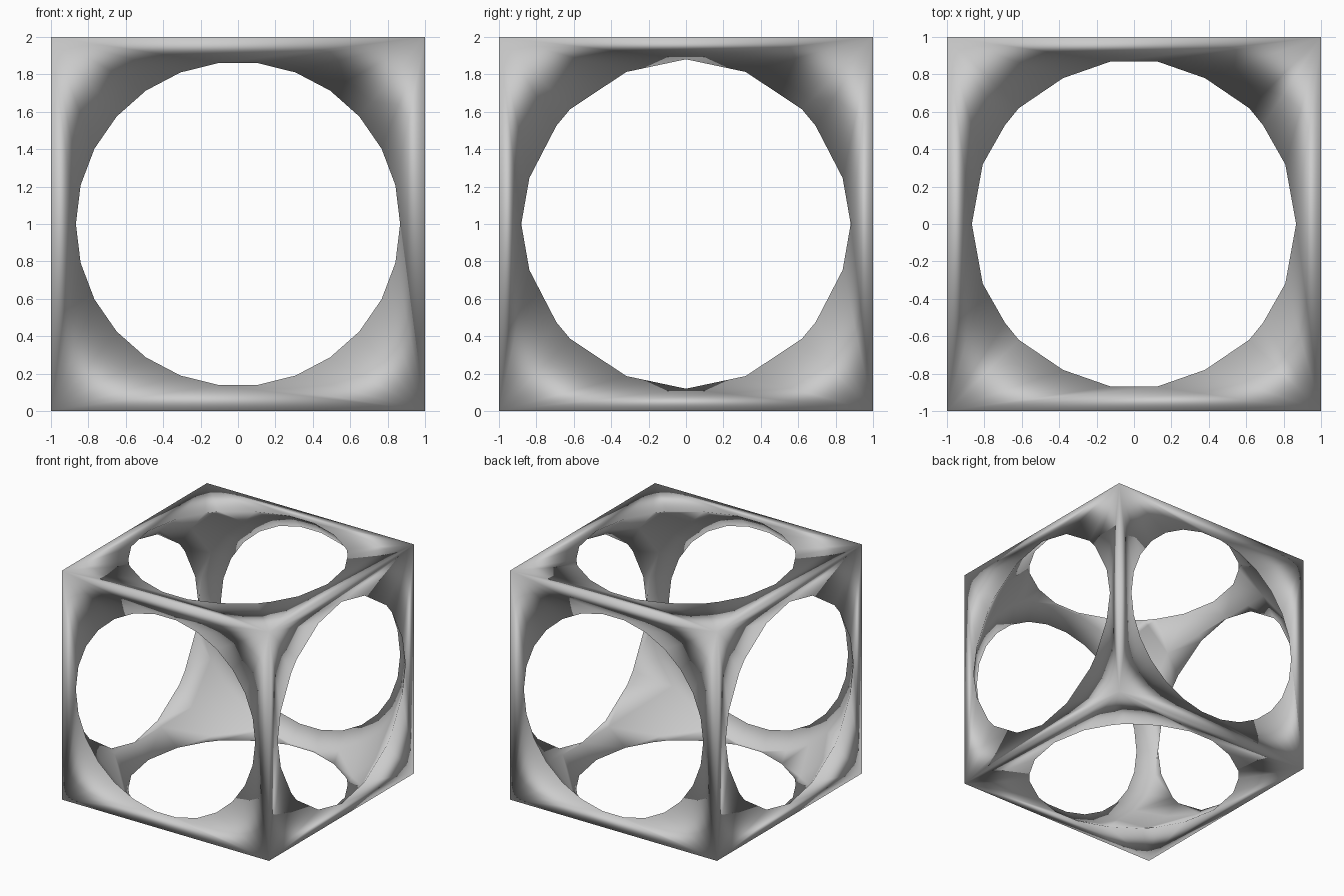
import bpy, bmesh, math
from mathutils import Vector

if "Cube" in bpy.data.objects:
    bpy.data.objects.remove(bpy.data.objects["Cube"], do_unlink=True)

SIDES = 26          # facets around the round hollow
RADIUS = 1.333      # radius of the round hollow
STEP = math.tau / SIDES

grey = bpy.data.materials.new("plain_grey")
grey.use_nodes = True
colour = (0.6, 0.6, 0.6, 1)
grey.diffuse_color = colour
grey.node_tree.nodes["Principled BSDF"].inputs["Base Color"].default_value = colour


def make_object(name, bm):
    for face in bm.faces:
        face.smooth = True
    mesh = bpy.data.meshes.new(name)
    bm.to_mesh(mesh)
    bm.free()
    mesh.materials.append(grey)
    obj = bpy.data.objects.new(name, mesh)
    bpy.context.collection.objects.link(obj)
    obj.location.z = 1
    return obj


# Cube frame
bm = bmesh.new()
bmesh.ops.create_cube(bm, size=2)
frame = make_object("cube_frame", bm)

# Faceted ball that hollows the frame, its axis running front to back
bm = bmesh.new()
half = SIDES // 4
profile = [bm.verts.new((RADIUS * math.cos(k * STEP), RADIUS * math.sin(k * STEP), 0))
           for k in range(-half, half + 1)]
edges = [bm.edges.new(pair) for pair in zip(profile, profile[1:])]
bmesh.ops.spin(bm, geom=profile + edges, cent=(0, 0, 0), axis=(0, 1, 0),
               angle=math.tau, steps=SIDES, use_merge=True)
bmesh.ops.remove_doubles(bm, verts=bm.verts, dist=0.0001)
bmesh.ops.holes_fill(bm, edges=bm.edges, sides=0)
bmesh.ops.recalc_face_normals(bm, faces=bm.faces)
ball = make_object("hollow_cutter", bm)
ball.hide_render = True

# Cut the hollow, leaving corner webs and thin struts
cut = frame.modifiers.new("hollow", "BOOLEAN")
cut.operation = "DIFFERENCE"
cut.solver = "EXACT"
cut.object = ball
bpy.context.view_layer.objects.active = frame
bpy.context.view_layer.update()
bpy.ops.object.modifier_apply(modifier=cut.name)
bpy.data.objects.remove(ball, do_unlink=True)
for polygon in frame.data.polygons:
    polygon.use_smooth = True
    polygon.material_index = 0
